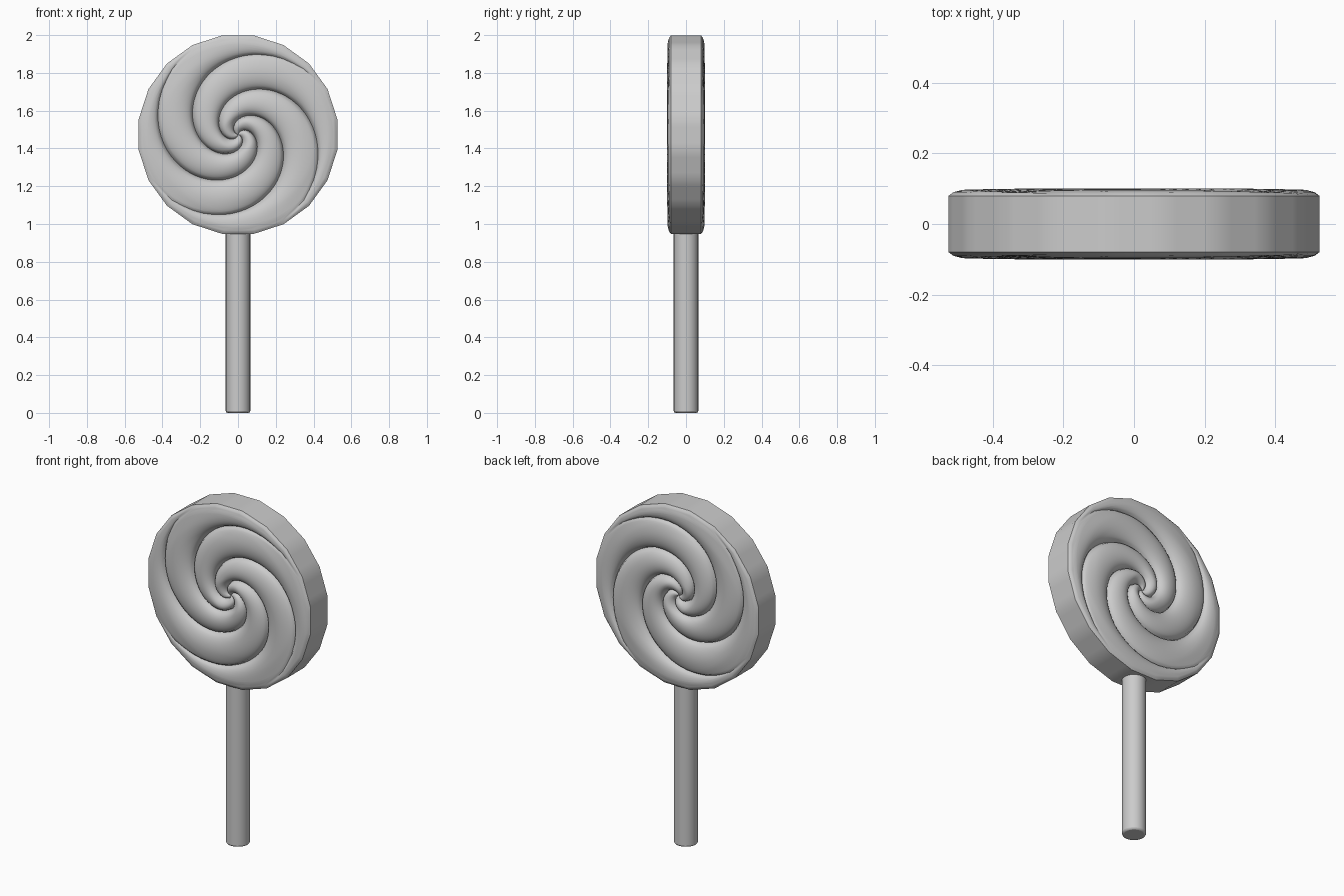
import bpy, bmesh, math

if "Cube" in bpy.data.objects:
    bpy.data.objects.remove(bpy.data.objects["Cube"])

R, CZ, N, SIDES, ARMS = 0.532, 1.473, 80, 20, 4
PTS = [(0.08, -180), (0.215, -90), (0.41, 0), (R, 72)]  # groove radius -> swirl angle


def swirl(r):
    total = 0
    for i, (ri, a) in enumerate(PTS):
        for j, (rj, _) in enumerate(PTS):
            if i != j:
                a *= (r - rj) / (ri - rj)
        total += a
    return math.radians(total)


def lerp(r, table):
    for (r0, v0), (r1, v1) in zip(table, table[1:]):
        if r <= r1:
            return v0 + (v1 - v0) * (r - r0) / (r1 - r0)
    return table[-1][1]


TOP = [(0, 0.065), (0.04, 0.085), (0.09, 0.1), (0.42, 0.1), (0.49, 0.097), (0.518, 0.09), (R, 0.08)]
DEPTH = [(0, 0), (0.02, 0.02), (0.08, 0.045), (0.36, 0.05), (0.44, 0.03), (0.505, 0.006), (R, 0)]


def half_thickness(r, k):
    t = (k % (N // ARMS)) / (N // ARMS) * 2 - 1      # -1..1 across one rope
    return lerp(r, TOP) - lerp(r, DEPTH) * (1 - math.sqrt(max(0, 1 - t * t)))


def polygon_factor(r, a):
    step = 2 * math.pi / SIDES
    d = (a + step / 2) % step - step / 2             # flat sides face the axes
    f = math.cos(step / 2) / math.cos(d)
    w = max(0, min(1, (r - 0.42) / (R - 0.42)))
    return 1 + (f - 1) * w


# Candy disc: polar grid twisted along the swirl, mirrored front and back
bm = bmesh.new()
radii = [0.012 * i for i in range(1, 43)] + [0.512, 0.518, 0.525, R]
rims = []
for side in (-1, 1):
    prev = None
    centre = bm.verts.new((0, side * TOP[0][1], CZ))
    for r in radii:
        ring = []
        for k in range(N):
            a = math.pi / 2 - swirl(r) - 2 * math.pi * k / N
            rr = r * polygon_factor(r, a)
            ring.append(bm.verts.new((rr * math.cos(a), side * half_thickness(r, k),
                                      CZ + rr * math.sin(a))))
        for k in range(N):
            n = (k + 1) % N
            if prev:
                bm.faces.new((prev[k], prev[n], ring[n], ring[k]))
            else:
                bm.faces.new((centre, ring[n], ring[k]))
        prev = ring
    rims.append(prev)
for k in range(N):
    n = (k + 1) % N
    bm.faces.new((rims[0][k], rims[0][n], rims[1][n], rims[1][k]))
bmesh.ops.recalc_face_normals(bm, faces=bm.faces)
me = bpy.data.meshes.new("candy_disc")
bm.to_mesh(me)
bm.free()
disc = bpy.data.objects.new("candy_disc", me)
bpy.context.collection.objects.link(disc)

# Stick with a softened end
bpy.ops.mesh.primitive_cylinder_add(vertices=24, radius=0.065, depth=1.02, location=(0, 0, 0.51))
stick = bpy.context.object
stick.name = "stick"
bev = stick.modifiers.new("soft_ends", "BEVEL")
bev.width, bev.segments, bev.limit_method = 0.01, 2, 'ANGLE'
bev.angle_limit = math.radians(40)

# Smooth shading with sharp grooves kept
for ob in (disc, stick):
    bpy.ops.object.select_all(action='DESELECT')
    ob.select_set(True)
    bpy.context.view_layer.objects.active = ob
    bpy.ops.object.shade_smooth_by_angle(angle=math.radians(50))
